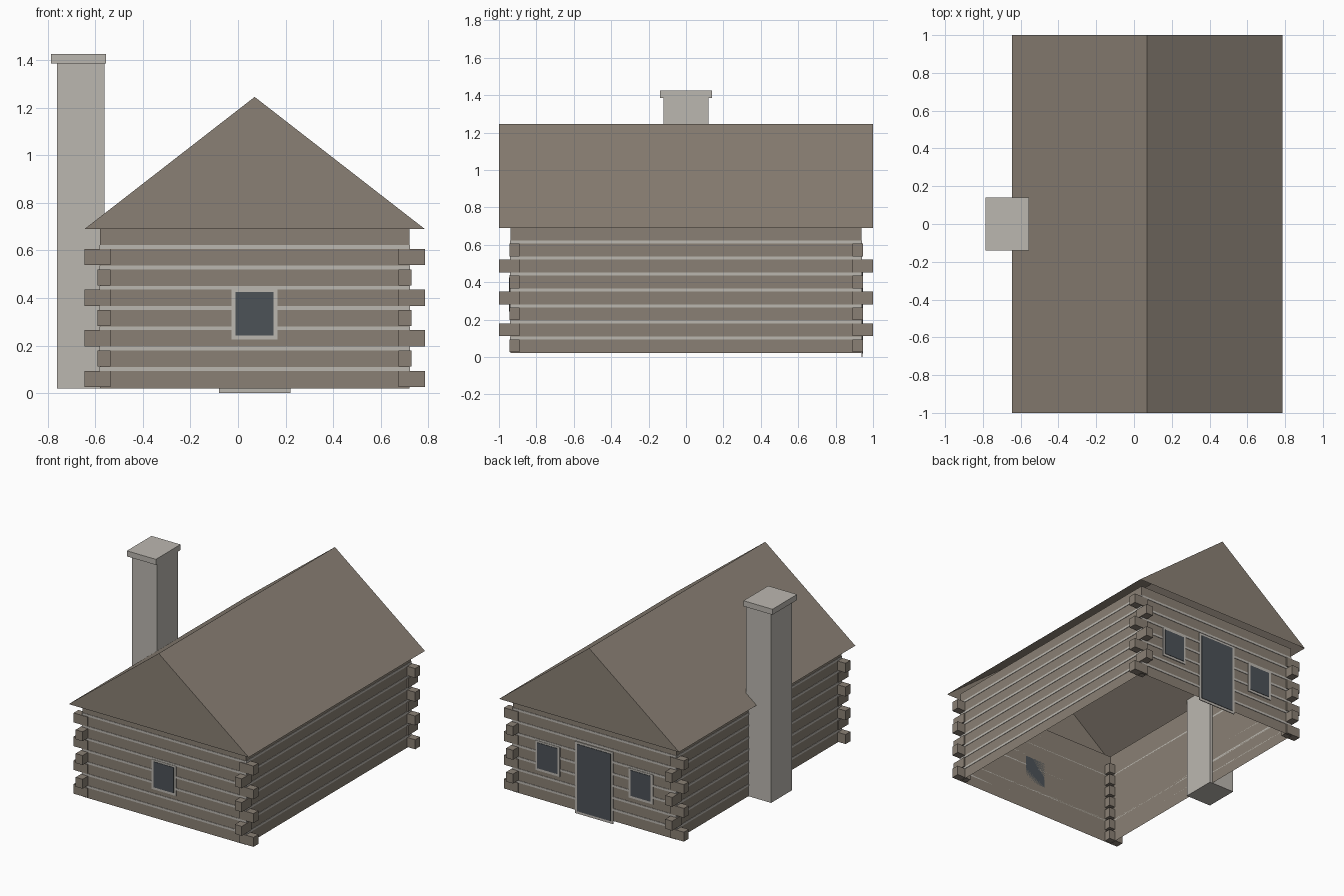
import bpy
import bmesh

cube = bpy.data.objects.get("Cube")
if cube:
    bpy.data.objects.remove(cube, do_unlink=True)


def material(name, rgb):
    m = bpy.data.materials.new(name)
    m.use_nodes = True
    m.diffuse_color = (*rgb, 1)
    m.node_tree.nodes["Principled BSDF"].inputs["Base Color"].default_value = (*rgb, 1)
    return m


WOOD = material("weathered brown wood", (0.255, 0.217, 0.176))
STONE = material("pale grey stone", (0.50, 0.475, 0.435))
GLASS = material("dark blue grey", (0.073, 0.085, 0.097))

CX = 0.07               # cabin centre line
HX, HY = 0.65, 0.937    # wall half sizes
BASE, EAVE, RIDGE = 0.02, 0.69, 1.245


def finish(name, bm, mat):
    bmesh.ops.recalc_face_normals(bm, faces=bm.faces)
    mesh = bpy.data.meshes.new(name)
    bm.to_mesh(mesh)
    bm.free()
    mesh.materials.append(mat)
    obj = bpy.data.objects.new(name, mesh)
    bpy.context.collection.objects.link(obj)
    return obj


def add_box(bm, x, y, z):
    """Add a box given its (low, high) range on each axis."""
    verts = bmesh.ops.create_cube(bm, size=1)["verts"]
    for v in verts:
        for i, (lo, hi) in enumerate((x, y, z)):
            v.co[i] = lo if v.co[i] < 0 else hi


def box(name, mat, x, y, z):
    bm = bmesh.new()
    add_box(bm, x, y, z)
    return finish(name, bm, mat)


def span(a, b):
    return (min(a, b), max(a, b))


# Walls: a hollow shell open at top and bottom
bm = bmesh.new()
add_box(bm, (CX - HX, CX + HX), (-HY, HY), (BASE, EAVE))
bmesh.ops.delete(bm, geom=[f for f in bm.faces if abs(f.normal.z) > 0.5],
                 context="FACES_ONLY")
finish("log_walls", bm, WOOD)

# Roof: extruded gable, open underneath
bm = bmesh.new()
ends = []
for y in (-1, 1):
    ends.append([bm.verts.new(p) for p in
                 ((CX - 0.715, y, EAVE), (CX, y, RIDGE), (CX + 0.715, y, EAVE))])
    bm.faces.new(ends[-1])
for i in (0, 1):
    bm.faces.new((ends[0][i], ends[0][i + 1], ends[1][i + 1], ends[1][i]))
finish("gable_roof", bm, WOOD)

# Mortar strips between the logs, on all four sides
PITCH = 0.0853
bm = bmesh.new()
for i in range(7):
    z = 0.102 + i * PITCH
    zr = (z - 0.008, z + 0.008)
    for s in (-1, 1):
        add_box(bm, (CX - HX, CX + HX), span(s * HY, s * (HY + 0.003)), zr)
        add_box(bm, span(CX + s * HX, CX + s * (HX + 0.003)), (-HY, HY), zr)
finish("mortar_strips", bm, STONE)

# Interlocking log ends, alternating direction at each corner
bm = bmesh.new()
for i in range(7):
    z = 0.06 + i * PITCH
    zr = (z - 0.034, z + 0.034)
    for sx in (-1, 1):
        for sy in (-1, 1):
            if i % 2 == 0:
                xr, yr = (0.605, 0.715), (0.89, 0.945)
            else:
                xr, yr = (0.605, 0.66), (0.89, 1.0)
            add_box(bm, span(CX + sx * xr[0], CX + sx * xr[1]),
                    span(sy * yr[0], sy * yr[1]), zr)
finish("log_ends", bm, WOOD)


# Windows and door: pale frame plate with a dark panel on top
def opening(name, side, x, half, z, panel_half, panel_z):
    box(name + "_frame", STONE, (x - half, x + half),
        span(side * HY, side * (HY + 0.006)), z)
    box(name + "_panel", GLASS, (x - panel_half, x + panel_half),
        span(side * HY, side * (HY + 0.009)), panel_z)


for name, side, x in (("front_window", -1, CX),
                      ("back_left_window", 1, CX + 0.37),
                      ("back_right_window", 1, CX - 0.37)):
    opening(name, side, x, 0.097, (0.225, 0.438), 0.08, (0.242, 0.426))
opening("back_door", 1, CX, 0.15, (0, 0.515), 0.133, (0.018, 0.5))

# Chimney beside the right wall
box("chimney_stack", STONE, (-0.76, -0.56), (-0.12, 0.12), (BASE, 1.385))
box("chimney_cap", STONE, (-0.785, -0.555), (-0.14, 0.14), (1.385, 1.425))
